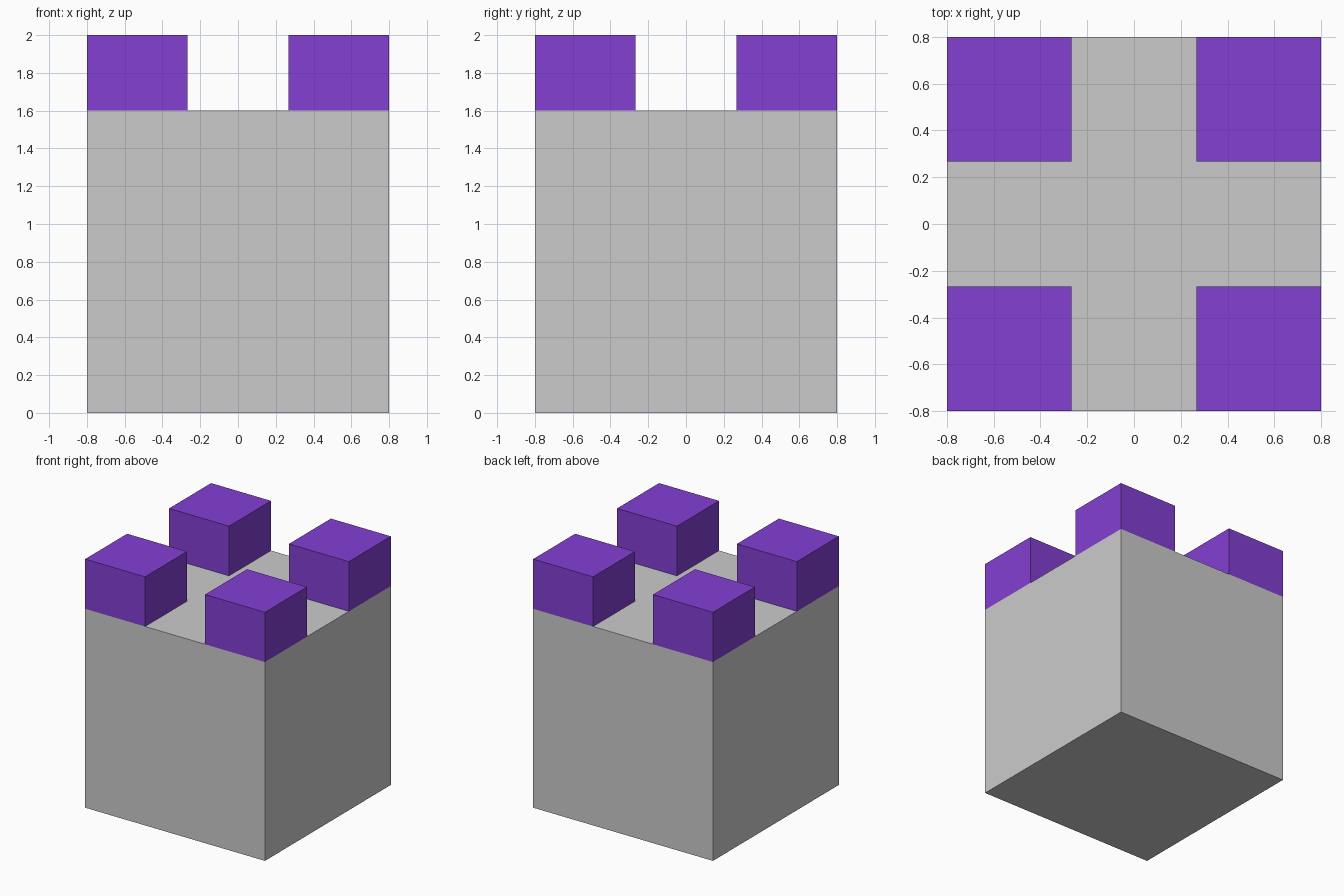
import bpy

if "Cube" in bpy.data.objects:
    bpy.data.objects.remove(bpy.data.objects["Cube"])

WIDTH, BODY_H, TOTAL_H = 1.6, 1.6, 2.0
BLOCK = WIDTH / 3

purple = bpy.data.materials.new("purple")
purple.diffuse_color = (0.23, 0.05, 0.65, 1)
purple.use_nodes = True
purple.node_tree.nodes["Principled BSDF"].inputs["Base Color"].default_value = purple.diffuse_color


def box(name, center, size, material=None):
    bpy.ops.mesh.primitive_cube_add(size=1, location=center)
    obj = bpy.context.object
    obj.name = name
    obj.scale = size
    bpy.ops.object.transform_apply(location=False, rotation=False, scale=True)
    if material:
        obj.data.materials.append(material)
    return obj


# Main tower body
box("tower_body", (0, 0, BODY_H / 2), (WIDTH, WIDTH, BODY_H))

# Four corner battlements, flush with the outer walls
offset = (WIDTH - BLOCK) / 2
for side, sx in (("left", -1), ("right", 1)):
    for end, sy in (("front", -1), ("back", 1)):
        box(f"battlement_{end}_{side}",
            (sx * offset, sy * offset, (BODY_H + TOTAL_H) / 2),
            (BLOCK, BLOCK, TOTAL_H - BODY_H), purple)
